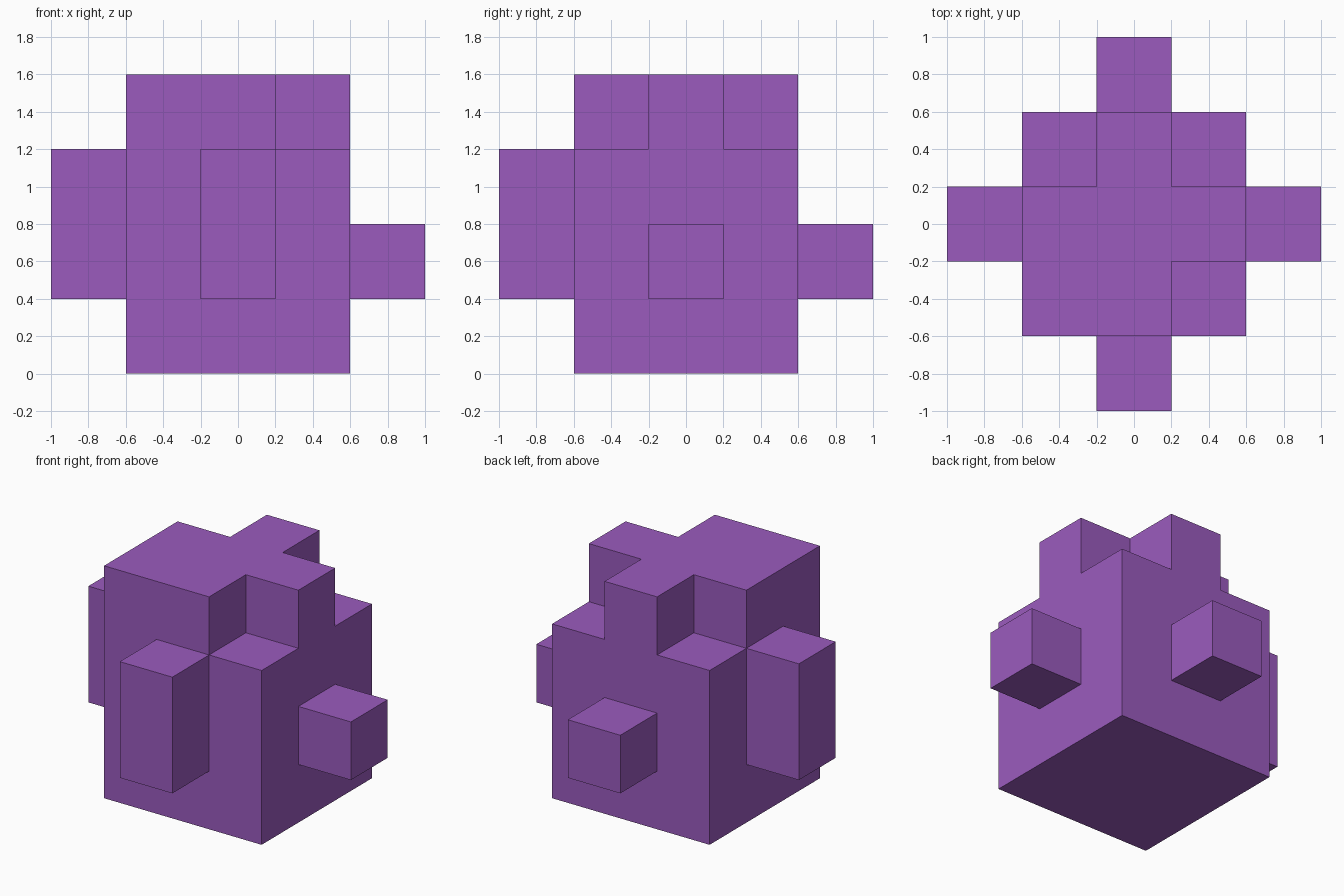
import bpy
import bmesh
from itertools import product
from mathutils import Vector

CELL = 0.4
AXES = [Vector(v) for v in ((1, 0, 0), (0, 1, 0), (0, 0, 1))]

cube = bpy.data.objects.get("Cube")
if cube:
    bpy.data.objects.remove(cube, do_unlink=True)

purple = bpy.data.materials.new("purple")
purple.use_nodes = True
colour = (0.328, 0.105, 0.515, 1)
purple.diffuse_color = colour
purple.node_tree.nodes["Principled BSDF"].inputs["Base Color"].default_value = colour


def block_part(name, cells):
    """Skin a set of grid cells with one clean outer surface."""
    cells = set(cells)
    bm = bmesh.new()
    for cell in cells:
        centre = Vector(cell) + AXES[2] / 2
        for i, side in product(range(3), (-1, 1)):
            n = AXES[i] * side
            if tuple(int(c) for c in Vector(cell) + n) in cells:
                continue
            u, v = AXES[(i + 1) % 3] / 2, AXES[(i + 2) % 3] / 2 * side
            mid = centre + n / 2
            corners = (mid - u - v, mid + u - v, mid + u + v, mid - u + v)
            bm.faces.new([bm.verts.new(c * CELL) for c in corners])
    bmesh.ops.remove_doubles(bm, verts=bm.verts, dist=0.001)
    bmesh.ops.dissolve_limit(bm, angle_limit=0.01, verts=bm.verts, edges=bm.edges)
    mesh = bpy.data.meshes.new(name)
    bm.to_mesh(mesh)
    bm.free()
    mesh.materials.append(purple)
    obj = bpy.data.objects.new(name, mesh)
    bpy.context.collection.objects.link(obj)


# Cubic body with three of its top corners notched away
notches = {(-1, 1, 3), (1, 1, 3), (1, -1, 3)}
span = (-1, 0, 1)
block_part("body", set(product(span, span, range(4))) - notches)

# Knobs on the four sides: tall at front and right, short at back and left
for name, x, y, height in (("front_knob", 0, -2, 2), ("right_knob", -2, 0, 2),
                           ("back_knob", 0, 2, 1), ("left_knob", 2, 0, 1)):
    block_part(name, [(x, y, 1 + k) for k in range(height)])
